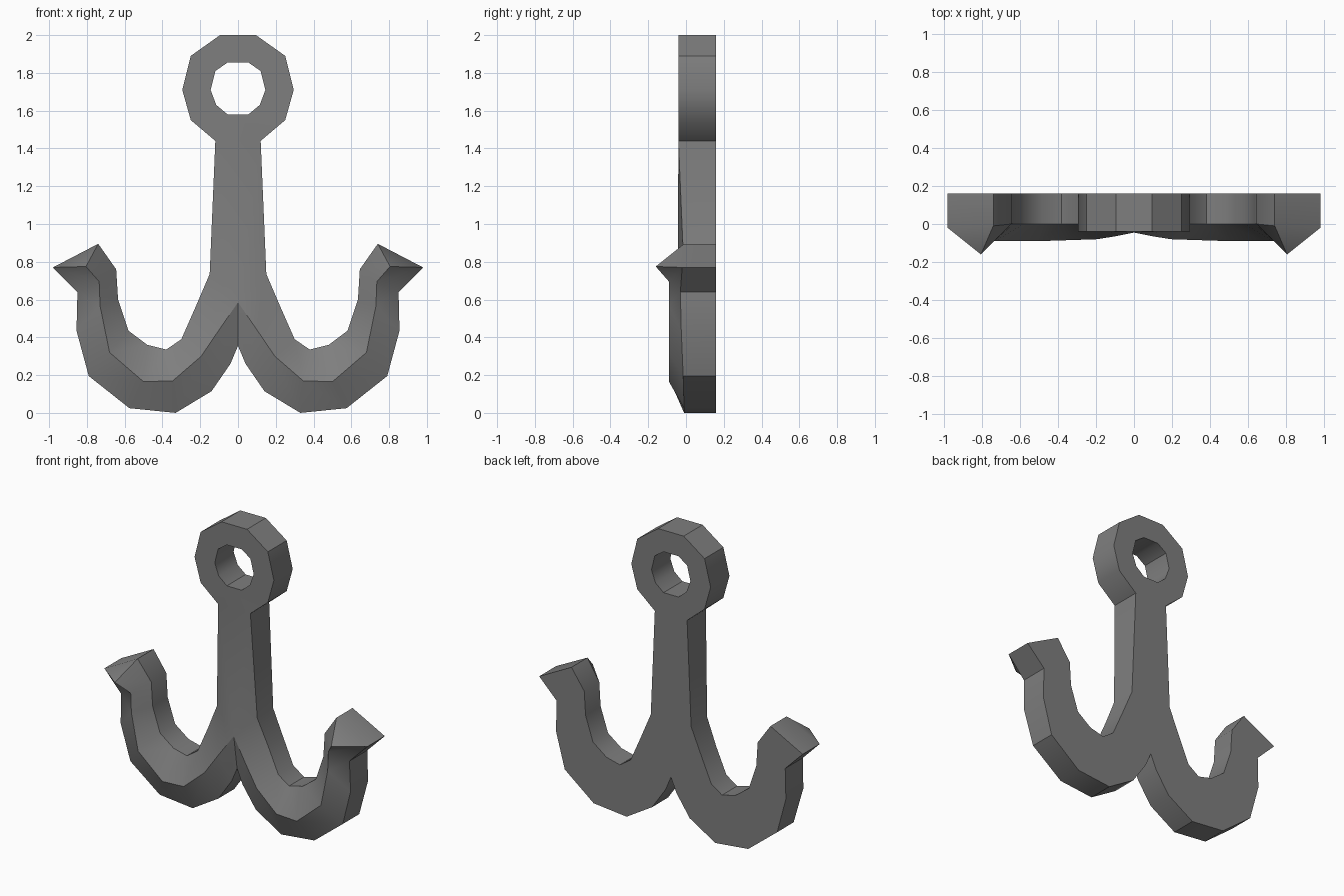
import bpy, bmesh, math

if "Cube" in bpy.data.objects:
    bpy.data.objects.remove(bpy.data.objects["Cube"])

BACK = 0.16
RING_Y = -0.04

bm = bmesh.new()


def face(*pts):
    bm.faces.new([bm.verts.new(p) for p in pts])


def pt(p, y):
    return (p[0], y, p[1])


# Ring: right half of the outer and inner outlines (x, z)
outer = [(0, 2), (.095, 2), (.25, 1.89), (.295, 1.71), (.25, 1.55), (.12, 1.44), (0, 1.44)]
inner = [(0, 1.855), (.055, 1.855), (.12, 1.81), (.145, 1.71), (.115, 1.63), (.055, 1.58), (0, 1.58)]
for i in range(6):
    a, b, c, d = outer[i], outer[i + 1], inner[i + 1], inner[i]
    face(pt(a, RING_Y), pt(b, RING_Y), pt(c, RING_Y), pt(d, RING_Y))
    face(pt(a, BACK), pt(b, BACK), pt(c, BACK), pt(d, BACK))
    face(pt(d, RING_Y), pt(c, RING_Y), pt(c, BACK), pt(d, BACK))
    if i < 5:
        face(pt(a, RING_Y), pt(b, RING_Y), pt(b, BACK), pt(a, BACK))

# Shank and arm stations: inner edge, raised ridge, outer edge, each (x, y, z)
stations = [
    ((.12, -.04, 1.44), (0, -.04, 1.44), (0, -.04, 1.44)),
    ((.15, -.01, .735), (0, -.045, .585), (0, -.01, .355)),
    ((.225, 0, .56), (.10, -.065, .44), (.04, -.01, .26)),
    ((.30, 0, .39), (.195, -.08, .30), (.14, -.01, .115)),
    ((.38, 0, .335), (.345, -.085, .17), (.33, -.01, 0)),
    ((.48, 0, .36), (.50, -.09, .165), (.575, -.01, .025)),
    ((.58, 0, .435), (.68, -.09, .32), (.79, -.015, .195)),
    ((.635, 0, .60), (.73, -.09, .565), (.855, -.025, .435)),
    ((.645, 0, .76), (.735, -.09, .695), (.85, -.03, .64)),
    ((.74, -.01, .895), (.805, -.16, .775), (.98, -.02, .77)),
]


def back(p):
    return (p[0], BACK, p[2])


for k in range(len(stations) - 1):
    (i0, r0, o0), (i1, r1, o1) = stations[k], stations[k + 1]
    face(i0, r0, r1, i1)
    face(i0, i1, back(i1), back(i0))
    face(back(i0), back(i1), back(o1), back(o0))
    if k > 0:
        face(r0, o0, o1, r1)
        face(o0, back(o0), back(o1), o1)

# Pointed end of the arm
i, r, o = stations[-1]
face(i, r, o)
face(i, o, back(o), back(i))

# Weld, mirror to the left half, and orient
bmesh.ops.remove_doubles(bm, verts=bm.verts[:], dist=1e-4)
bmesh.ops.mirror(bm, geom=bm.verts[:] + bm.edges[:] + bm.faces[:], axis='X', merge_dist=1e-4)
bmesh.ops.remove_doubles(bm, verts=bm.verts[:], dist=1e-4)
bmesh.ops.recalc_face_normals(bm, faces=bm.faces[:])

mesh = bpy.data.meshes.new("anchor")
bm.to_mesh(mesh)
bm.free()
mat = bpy.data.materials.new("iron grey")
mat.diffuse_color = (0.21, 0.21, 0.21, 1)
mat.use_nodes = True
mat.node_tree.nodes["Principled BSDF"].inputs["Base Color"].default_value = mat.diffuse_color
mesh.materials.append(mat)
obj = bpy.data.objects.new("anchor", mesh)
bpy.context.collection.objects.link(obj)
bpy.context.view_layer.objects.active = obj
obj.select_set(True)
bpy.ops.object.shade_smooth_by_angle(angle=math.radians(35))
